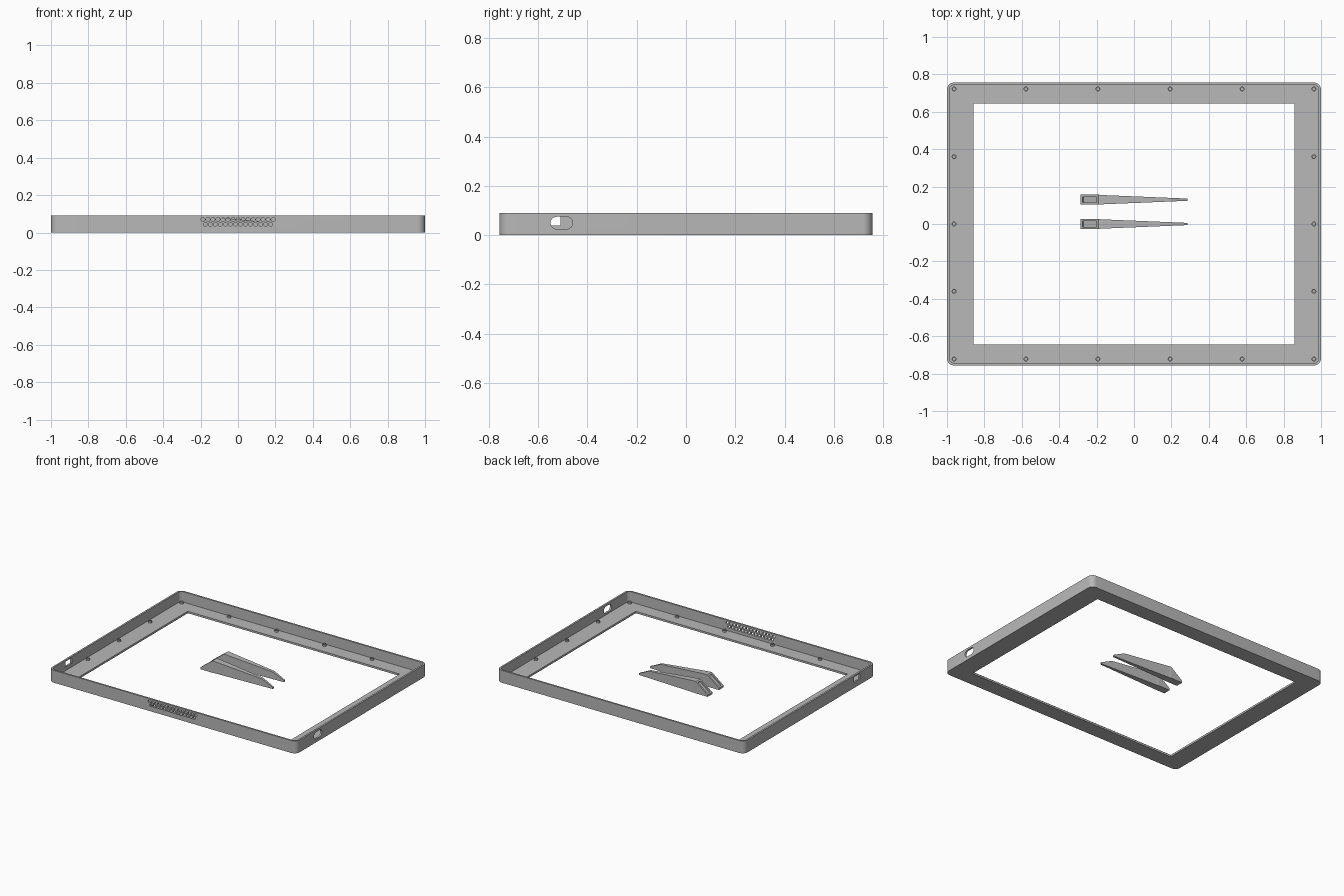
import bpy, bmesh, math
from mathutils import Matrix, Vector

if "Cube" in bpy.data.objects:
    bpy.data.objects.remove(bpy.data.objects["Cube"])

grey = bpy.data.materials.new("mid grey")
grey.diffuse_color = (0.48, 0.48, 0.48, 1)
grey.use_nodes = True
grey.node_tree.nodes["Principled BSDF"].inputs["Base Color"].default_value = grey.diffuse_color


def make(name, bm, cutter=False):
    bmesh.ops.recalc_face_normals(bm, faces=bm.faces)
    me = bpy.data.meshes.new(name)
    bm.to_mesh(me)
    bm.free()
    ob = bpy.data.objects.new(name, me)
    bpy.context.collection.objects.link(ob)
    me.materials.append(grey)
    if cutter:
        ob.hide_render = True
        ob.hide_set(True)
    return ob


def cut(ob, cutter):
    m = ob.modifiers.new(cutter.name, 'BOOLEAN')
    m.operation = 'DIFFERENCE'
    m.solver = 'EXACT'
    m.object = cutter


def smooth(ob):
    bpy.ops.object.select_all(action='DESELECT')
    ob.select_set(True)
    bpy.context.view_layer.objects.active = ob
    bpy.ops.object.shade_smooth_by_angle(angle=math.radians(30))


def rounded_loop(bm, hx, hy, r, z, n=8):
    verts = []
    for k, (sx, sy) in enumerate([(1, 1), (-1, 1), (-1, -1), (1, -1)]):
        for i in range(n + 1):
            a = math.pi / 2 * (k + i / n)
            verts.append(bm.verts.new((sx * (hx - r) + r * math.cos(a),
                                       sy * (hy - r) + r * math.sin(a), z)))
    return verts


def bridge(bm, a, b):
    n = len(a)
    for i in range(n):
        bm.faces.new((a[i], a[(i + 1) % n], b[(i + 1) % n], b[i]))


# tray-like bezel: thin outer wall and a flat flange round the opening
W, D, H, T, F = 1.0, 0.757, 0.09, 0.013, 0.014
bm = bmesh.new()
loops = [rounded_loop(bm, *p) for p in (
    (W, D, 0.04, 0), (W, D, 0.04, H),
    (W - T, D - T, 0.027, H), (W - T, D - T, 0.027, F),
    (0.857, 0.644, 0.002, F), (0.857, 0.644, 0.002, 0))]
for i in range(len(loops)):
    bridge(bm, loops[i], loops[(i + 1) % len(loops)])
bezel = make("bezel", bm)

# speaker perforations, in two staggered rows
bm = bmesh.new()
for count, z in ((15, 0.069), (14, 0.044)):
    for i in range(count):
        x = (i - (count - 1) / 2) * 0.0268
        bmesh.ops.create_cone(bm, cap_ends=True, segments=12, radius1=0.0105, radius2=0.0105, depth=0.06,
                              matrix=Matrix.Translation((x, -D, z)) @ Matrix.Rotation(math.pi / 2, 4, 'X'))
cut(bezel, make("speaker_cutter", bm, True))

# oval slot in the right wall
bm = bmesh.new()
pts = []
for cy, start in ((-0.485, -math.pi / 2), (-0.525, math.pi / 2)):
    for i in range(13):
        a = start + math.pi * i / 12
        pts.append(bm.verts.new((W - 0.04, cy + 0.025 * math.cos(a), 0.05 + 0.025 * math.sin(a))))
face = bm.faces.new(pts)
ext = bmesh.ops.extrude_face_region(bm, geom=[face])
bmesh.ops.translate(bm, vec=(0.08, 0, 0), verts=[v for v in ext['geom'] if isinstance(v, bmesh.types.BMVert)])
cut(bezel, make("slot_cutter", bm, True))

# rectangular port in the left wall
bm = bmesh.new()
bmesh.ops.create_cube(bm, size=1, matrix=Matrix.Translation((-W, -0.545, 0.06)) @ Matrix.Diagonal((0.08, 0.07, 0.04, 1)))
cut(bezel, make("port_cutter", bm, True))
smooth(bezel)

# hollow screw bosses on the flange
spots = [(x, s * 0.722) for s in (-1, 1) for x in (-0.962, -0.578, -0.193, 0.193, 0.578, 0.962)]
spots += [(s * 0.962, y) for s in (-1, 1) for y in (-0.36, 0, 0.36)]
bm = bmesh.new()
for x, y in spots:
    rings = []
    for r, z in ((0.013, F - 0.003), (0.013, F + 0.012), (0.007, F + 0.012), (0.007, F + 0.001)):
        rings.append([bm.verts.new((x + r * math.cos(i * math.pi / 8), y + r * math.sin(i * math.pi / 8), z))
                      for i in range(16)])
    for a, b in zip(rings, rings[1:]):
        bridge(bm, a, b)
    bm.faces.new(rings[0])
    bm.faces.new(rings[-1])
smooth(make("screw_bosses", bm))

# pair of tapered feet: side profile with a half width at each point
profile = [(-0.285, 0, 0.027), (-0.285, 0.014, 0.027), (-0.19, 0.086, 0.027),
           (-0.175, 0.086, 0.025), (0.2, 0.052, 0.0095), (0.285, 0.012, 0.006),
           (0.285, 0, 0.006), (-0.175, 0, 0.025), (-0.19, 0, 0.027)]
for label, cy in (("front_foot", 0.0), ("back_foot", 0.13)):
    bm = bmesh.new()
    sides = [[bm.verts.new((x, cy + s * w, z)) for x, z, w in profile] for s in (-1, 1)]
    bridge(bm, *sides)
    for v in sides:
        bm.faces.new((v[0], v[1], v[2], v[8]))
        bm.faces.new((v[8], v[2], v[3], v[7]))
        bm.faces.new((v[7], v[3], v[4], v[5], v[6]))
    foot = make(label, bm)
    # groove along the sloping end
    slope = math.atan2(0.072, 0.095)
    bm = bmesh.new()
    bmesh.ops.create_cube(bm, size=1, matrix=Matrix.Translation((-0.2375, cy, 0.05))
                          @ Matrix.Rotation(-slope, 4, 'Y') @ Matrix.Diagonal((0.095, 0.03, 0.02, 1)))
    cut(foot, make(label + "_groove_cutter", bm, True))
